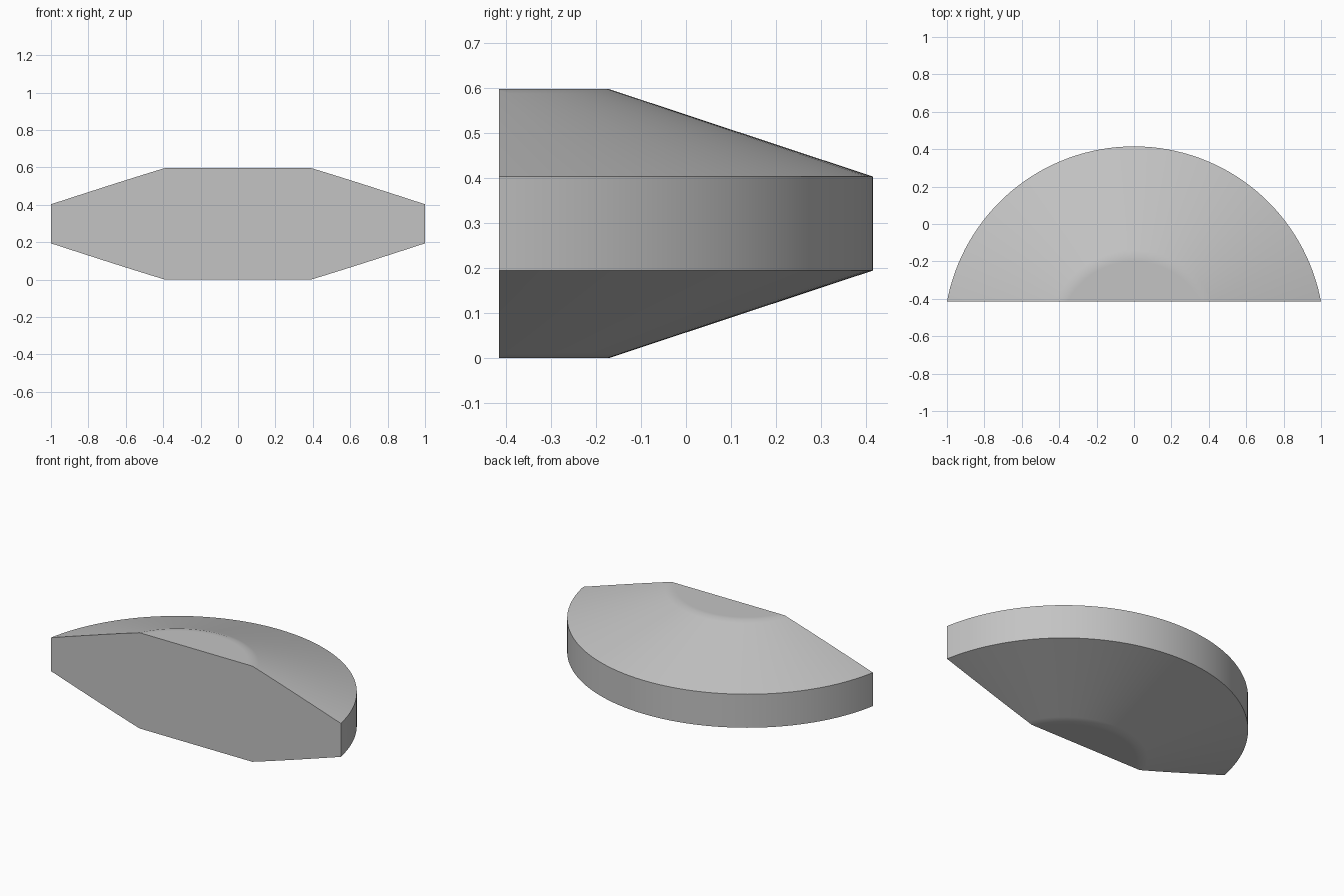
import bpy
import bmesh
import math
from mathutils import Vector

cube = bpy.data.objects.get("Cube")
if cube:
    bpy.data.objects.remove(cube, do_unlink=True)

# One grey material for the whole body
grey = bpy.data.materials.new("light_grey")
grey.use_nodes = True
color = (0.55, 0.55, 0.55, 1)
grey.diffuse_color = color
grey.node_tree.nodes["Principled BSDF"].inputs["Base Color"].default_value = color

# Overall sizes
cut_y = -0.415             # flat front face
rim_r = 1.0174             # outer radius
flat_r = 0.432             # radius of the level top and bottom
axis_y = -cut_y - rim_r    # axis of the turned disc
height = 0.597
rim_low, rim_high = 0.194, 0.403


def on_slope(r, z_flat, z_rim):
    """Point on the cone between the level area and the rim."""
    t = (r - flat_r) / (rim_r - flat_r)
    return r, z_flat + (z_rim - z_flat) * t


# Half profile of the disc, with support rings beside the soft edge
profile = [(0, 0), (flat_r - 0.03, 0), (flat_r, 0),
           on_slope(flat_r + 0.03, 0, rim_low), (rim_r, rim_low),
           (rim_r, rim_high), on_slope(flat_r + 0.03, height, rim_high),
           (flat_r, height), (flat_r - 0.03, height), (0, height)]

# Turn the profile around its axis
bm = bmesh.new()
verts = [bm.verts.new((r, axis_y, z)) for r, z in profile]
edges = [bm.edges.new(pair) for pair in zip(verts, verts[1:])]
bmesh.ops.spin(bm, geom=verts + edges, cent=(0, axis_y, 0), axis=(0, 0, 1),
               angle=math.tau, steps=144, use_merge=True)
bmesh.ops.remove_doubles(bm, verts=bm.verts[:], dist=0.0001)

# Slice away the front of the disc and close it with a flat face
cut = bmesh.ops.bisect_plane(bm, geom=bm.verts[:] + bm.edges[:] + bm.faces[:],
                             plane_co=Vector((0, cut_y, 0)),
                             plane_no=Vector((0, -1, 0)), clear_outer=True)
rim = [e for e in cut["geom_cut"] if isinstance(e, bmesh.types.BMEdge)]
bmesh.ops.contextual_create(bm, geom=rim)
bmesh.ops.recalc_face_normals(bm, faces=bm.faces[:])

mesh = bpy.data.meshes.new("half_disc_body")
bm.to_mesh(mesh)
bm.free()
mesh.materials.append(grey)
body = bpy.data.objects.new("half_disc_body", mesh)
bpy.context.collection.objects.link(body)

# Smooth the round surfaces, keep the rim and cut edges sharp
bpy.ops.object.select_all(action="DESELECT")
body.select_set(True)
bpy.context.view_layer.objects.active = body
bpy.ops.object.shade_smooth_by_angle(angle=math.radians(30))
